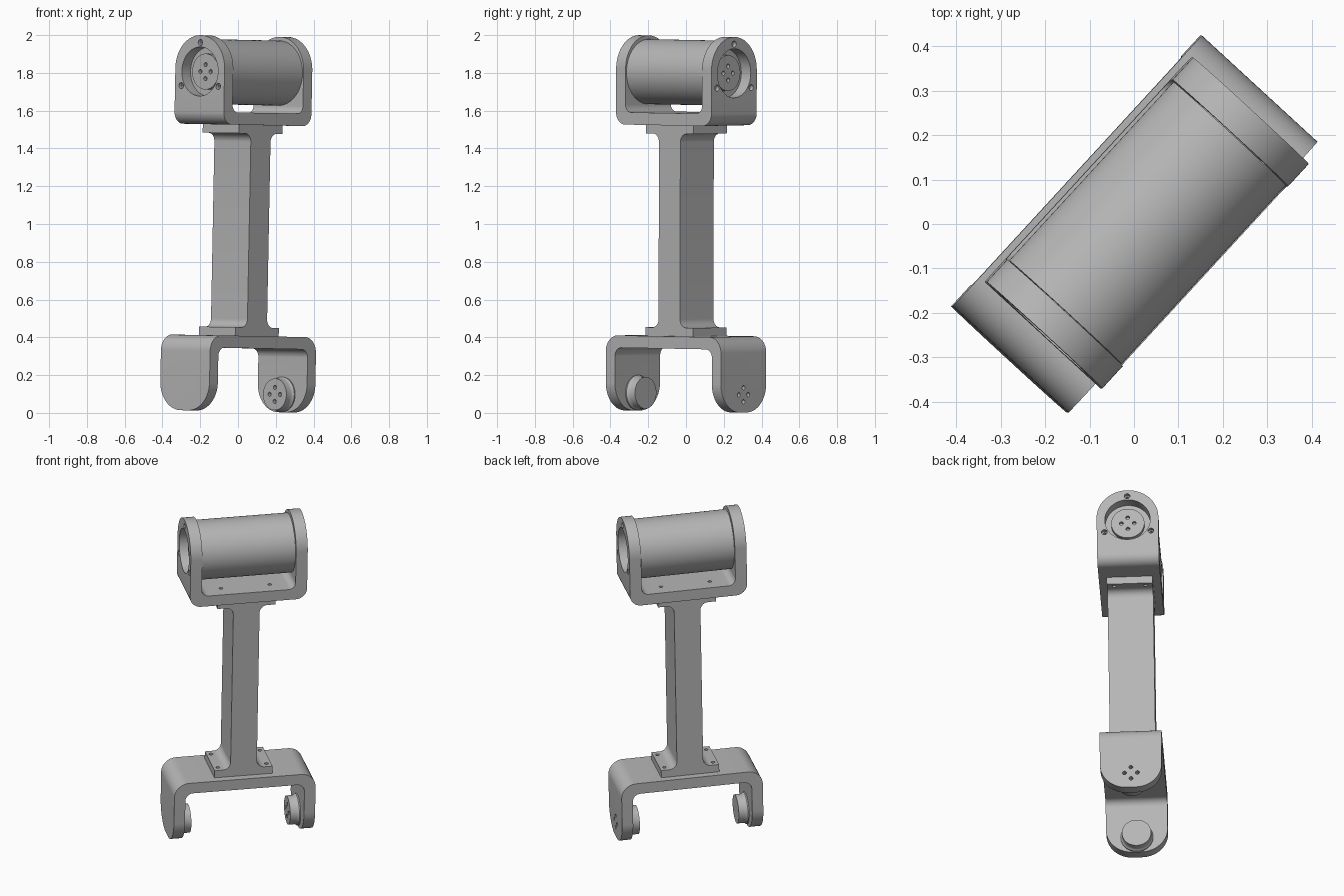
import bpy, bmesh, math
from mathutils import Matrix, Vector

cube = bpy.data.objects.get("Cube")
if cube:
    bpy.data.objects.remove(cube)

grey = bpy.data.materials.new("machined_grey")
grey.use_nodes = True
colour = (0.47, 0.47, 0.47, 1)
grey.diffuse_color = colour
grey.node_tree.nodes["Principled BSDF"].inputs["Base Color"].default_value = colour

# Overall pose: turned about z, with a slight lean
POSE = (Matrix.Rotation(math.radians(47.4), 4, 'Z')
        @ Matrix.Translation((0, 0, 0.2))
        @ Matrix.Rotation(0.014, 4, 'Y') @ Matrix.Rotation(0.013, 4, 'X')
        @ Matrix.Translation((0, 0, -0.2)))


def rounded(corners, steps=12):
    """Outline from (a, z, radius) corners, with arcs where radius > 0."""
    out = []
    n = len(corners)
    for i, (a, z, r) in enumerate(corners):
        p = Vector((a, z))
        if r == 0:
            out.append(p)
            continue
        d1 = (Vector(corners[i - 1][:2]) - p).normalized()
        d2 = (Vector(corners[(i + 1) % n][:2]) - p).normalized()
        centre = p + (d1 + d2) * r          # right-angled corners only
        for k in range(steps + 1):
            t = k / steps * math.pi / 2
            out.append(centre - d2 * r * math.cos(t) - d1 * r * math.sin(t))
    return out


def make(name, bm):
    bmesh.ops.recalc_face_normals(bm, faces=bm.faces)
    mesh = bpy.data.meshes.new(name)
    bm.to_mesh(mesh)
    bm.free()
    obj = bpy.data.objects.new(name, mesh)
    bpy.context.collection.objects.link(obj)
    mesh.materials.append(grey)
    return obj


def prism(name, outline, axis, half):
    """Extrude an (x, z) outline along y, or a (y, z) outline along x."""
    bm = bmesh.new()
    rings = []
    for s in (-half, half):
        rings.append([bm.verts.new((a, s, z) if axis == 'y' else (s, a, z)) for a, z in outline])
    low, high = rings
    bm.faces.new(low)
    bm.faces.new(high)
    for i in range(len(low)):
        bm.faces.new((low[i - 1], low[i], high[i], high[i - 1]))
    return make(name, bm)


def lathe(name, profile, z, y=0.0, axis='x', segments=64):
    """Solid of revolution from (position, radius) pairs along an axis."""
    bm = bmesh.new()
    rings = []
    for pos, r in profile:
        ring = []
        for k in range(segments):
            t = 2 * math.pi * k / segments
            c, s = r * math.cos(t), r * math.sin(t)
            ring.append(bm.verts.new((pos, y + c, z + s) if axis == 'x' else (z + c, y + s, pos)))
        rings.append(ring)
    bm.faces.new(rings[0])
    bm.faces.new(rings[-1])
    for p, q in zip(rings, rings[1:]):
        for i in range(segments):
            bm.faces.new((p[i - 1], p[i], q[i], q[i - 1]))
    return make(name, bm)


def cut(obj, cutters, operation='DIFFERENCE'):
    for c in cutters:
        mod = obj.modifiers.new("cut", 'BOOLEAN')
        mod.operation, mod.solver, mod.object = operation, 'EXACT', c
    bpy.context.view_layer.update()
    result = obj.evaluated_get(bpy.context.evaluated_depsgraph_get())
    mesh = bpy.data.meshes.new_from_object(result)
    obj.modifiers.clear()
    obj.data = mesh
    for c in cutters:
        bpy.data.objects.remove(c)


def drill_x(x0, x1, y, z, r, segments=20):
    return lathe("drill", [(x0, r), (x1, r)], z, y, segments=segments)


def cross_drills(x0, x1, z):
    """Four small holes in a cross pattern."""
    d = 0.037
    return [drill_x(x0, x1, y, z + dz, 0.0115) for y, dz in ((d, 0), (-d, 0), (0, d), (0, -d))]


def flange_drills(z0, z1):
    return [lathe("drill", [(z0, 0.011), (z1, 0.011)], x, y, 'z', 20)
            for x in (-0.143, 0.143) for y in (-0.09, 0.09)]


W = 0.177          # half depth of both brackets
parts = []

# Lower fork: downward U with rounded leg ends
o, i = 0.414, 0.349
lower = prism("lower_fork", rounded([
    (-o, 0.008, 0), (-o, 0.408, 0.085), (o, 0.408, 0.085), (o, 0.008, 0),
    (i, 0.008, 0), (i, 0.343, 0.045), (-i, 0.343, 0.045), (-i, 0.008, 0)]), 'y', W)
cut(lower, [prism("mask", rounded([
    (-W, 0.008, 0.15), (W, 0.008, 0.15), (W, 0.5, 0), (-W, 0.5, 0)], 20), 'x', 0.6)], 'INTERSECT')
cut(lower, cross_drills(0.3, 0.5, 0.102) + flange_drills(0.3, 0.5))
parts.append(lower)

# Pivot hubs on the inner sides of the fork
for side, s in (("right", -1), ("left", 1)):
    hub = lathe(side + "_pivot_hub", [(s * 0.352, 0.093), (s * 0.342, 0.093), (s * 0.335, 0.087),
                                      (s * 0.325, 0.084), (s * 0.29, 0.084)], 0.102)
    if s > 0:
        cut(hub, cross_drills(0.25, 0.4, 0.102))
    parts.append(hub)

# Column: I-shaped profile with flanges and fillets
f, c, fr = 0.17, 0.077, 0.045
z0, z1, z2, z3 = 0.408, 0.453, 1.48, 1.525
column = prism("column", rounded([
    (-f, z0, 0), (f, z0, 0), (f, z1, 0), (c, z1, fr), (c, z2, fr), (f, z2, 0),
    (f, z3, 0), (-f, z3, 0), (-f, z2, 0), (-c, z2, fr), (-c, z1, fr), (-f, z1, 0)]), 'y', 0.131)
cut(column, flange_drills(0.4, 0.47) + flange_drills(1.47, 1.54))
parts.append(column)

# Upper cradle: upward U with round-topped legs
o, i, top, floor = 0.343, 0.275, 1.995, 1.59
upper = prism("upper_cradle", rounded([
    (-o, top, 0), (-o, z3, 0.065), (o, z3, 0.065), (o, top, 0),
    (i, top, 0), (i, floor, 0.04), (-i, floor, 0.04), (-i, top, 0)]), 'y', W)
cut(upper, [prism("mask", rounded([
    (-W, 1.4, 0), (W, 1.4, 0), (W, top, W - 0.001), (-W, top, W - 0.001)], 24), 'x', 0.6)], 'INTERSECT')
axis_z = 1.803
holes = [drill_x(-0.5, 0.5, 0, axis_z, 0.13, 64)] + flange_drills(1.5, 1.62)
for k in range(3):
    t = math.radians(90 + 120 * k)
    y, z = 0.154 * math.cos(t), axis_z + 0.154 * math.sin(t)
    for s in (-1, 1):
        holes.append(drill_x(s * 0.26, s * 0.4, y, z, 0.009))
        holes.append(drill_x(s * 0.32, s * 0.4, y, z, 0.0165))
cut(upper, holes)
parts.append(upper)

# Motor drum with raised output discs at both ends
parts.append(lathe("motor_drum", [(-0.273, 0.172), (0.273, 0.172)], axis_z, segments=96))
for side, s in (("right", -1), ("left", 1)):
    disc = lathe(side + "_output_disc", [(s * 0.272, 0.095), (s * 0.3, 0.095)], axis_z)
    cut(disc, cross_drills(s * 0.28, s * 0.35, axis_z))
    parts.append(disc)

# Pose and shade every part
bpy.ops.object.select_all(action='DESELECT')
for p in parts:
    p.data.transform(POSE)
    p.select_set(True)
bpy.context.view_layer.objects.active = parts[0]
bpy.ops.object.shade_smooth_by_angle(angle=math.radians(30))
